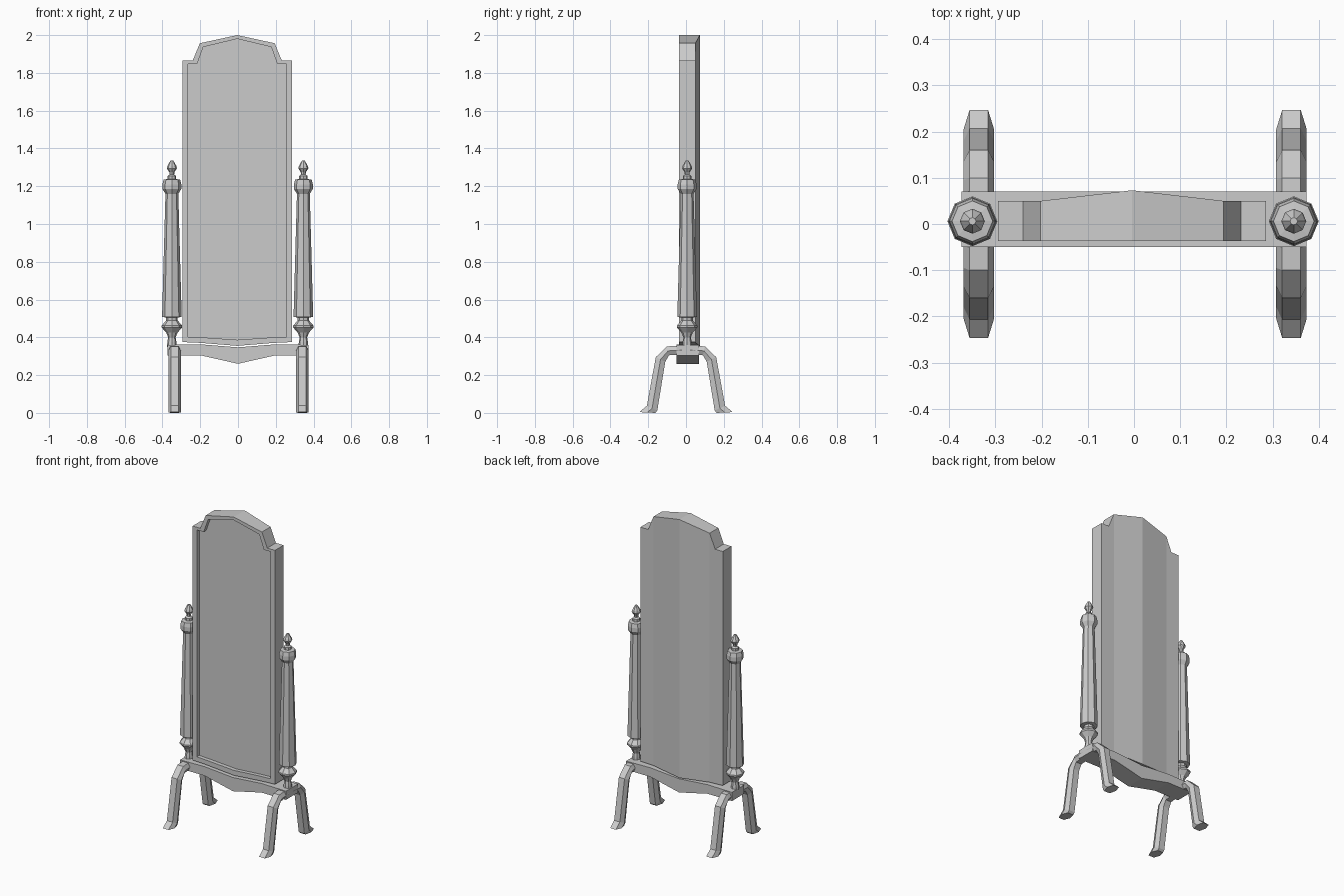
import bpy, bmesh
from math import cos, sin, pi

cube = bpy.data.objects.get("Cube")
if cube:
    bpy.data.objects.remove(cube)

grey = bpy.data.materials.new("plain_grey")
grey.use_nodes = True
GREY = (0.6, 0.6, 0.6, 1)
grey.diffuse_color = GREY
grey.node_tree.nodes["Principled BSDF"].inputs["Base Color"].default_value = GREY


def finish(name, bm):
    bmesh.ops.recalc_face_normals(bm, faces=bm.faces)
    mesh = bpy.data.meshes.new(name)
    bm.to_mesh(mesh)
    bm.free()
    mesh.materials.append(grey)
    obj = bpy.data.objects.new(name, mesh)
    bpy.context.collection.objects.link(obj)
    return obj


def bridge(bm, a, b):
    n = len(a)
    for i in range(n):
        bm.faces.new((a[i], a[(i + 1) % n], b[(i + 1) % n], b[i]))


def loft(name, rings):
    """Join closed rings of points and cap both ends."""
    bm = bmesh.new()
    loops = [[bm.verts.new(p) for p in ring] for ring in rings]
    for a, b in zip(loops, loops[1:]):
        bridge(bm, a, b)
    bm.faces.new(loops[0])
    bm.faces.new(loops[-1])
    return finish(name, bm)


def mirror_outline(half):
    """Complete a half outline that runs from bottom centre to top centre."""
    return half + [(-x, z) for x, z in reversed(half[1:-1])]


# Mirror frame: stepped arch outline, front lip, recess and ridged back
outer = mirror_outline([(0, .355), (.198, .371), (.29, .375), (.29, 1.865),
                        (.236, 1.865), (.198, 1.957), (0, 2)])
inner = mirror_outline([(0, .387), (.19, .4), (.26, .403), (.26, 1.848),
                        (.212, 1.848), (.18, 1.937), (0, 1.98)])
FRONT, GLASS, BACK, RIDGE, SHIFT = -.037, -.012, .05, .073, -.004
bm = bmesh.new()


def ring(points, y, ridge=None):
    return [bm.verts.new((x + SHIFT, ridge if ridge and x == 0 else y, z)) for x, z in points]


back, front = ring(outer, BACK, RIDGE), ring(outer, FRONT)
lip, recess = ring(inner, FRONT), ring(inner, GLASS)
for a, b in ((back, front), (front, lip), (lip, recess)):
    bridge(bm, a, b)
for side in (1, -1):
    strip = [back[side * i] for i in range(1, 6)]
    bm.faces.new(strip)
    bm.faces.new((back[0], back[side], back[side * 5], back[6]))
finish("mirror_frame", bm)

# Mirror glass panel
loft("mirror_glass", [[(x + SHIFT, y, z) for x, z in inner] for y in (GLASS, GLASS + .01)])

# Cross rail with a dipped middle
rail = [(-.373, .36), (-.2, .363), (0, .347), (.2, .363), (.373, .36),
        (.373, .305), (.2, .305), (0, .26), (-.2, .305), (-.373, .305)]
loft("cross_rail", [[(x, y, z) for x, z in rail] for y in (-.05, .07)])

# Turned posts, eight sided: (radius, height)
turning = [(.026, .35), (.024, .375), (.02, .4), (.03, .425), (.054, .452), (.054, .462),
           (.03, .49), (.03, .505), (.052, .508), (.034, 1.16), (.05, 1.185),
           (.05, 1.21), (.044, 1.235), (.022, 1.238), (.022, 1.255), (.012, 1.262),
           (.014, 1.275), (.027, 1.295), (.024, 1.307), (.008, 1.335)]
for side, cx in (("right", -.35), ("left", .346)):
    loft(side + "_post", [[(cx + r * cos(i * pi / 4), .006 + r * sin(i * pi / 4), z)
                           for i in range(8)] for r, z in turning])

# Splayed legs, six-sided section: outer and inner edge as (depth, height)
leg_path = [((.02, .357), (.02, .31)), ((.1, .352), (.09, .305)), ((.16, .295), (.11, .27)),
            ((.207, .038), (.152, .012)), ((.247, .004), (.163, 0))]


def leg_section(cx, sy, out, inn):
    mid = ((out[0] + inn[0]) / 2, (out[1] + inn[1]) / 2)
    corners = [(-.02, out), (.02, out), (.033, mid), (.02, inn), (-.02, inn), (-.033, mid)]
    return [(cx + dx, sy * p[0], p[1]) for dx, p in corners]


for side, cx in (("right", -.336), ("left", .341)):
    for end, sy in (("front", -1), ("back", 1)):
        loft(f"{end}_{side}_leg", [leg_section(cx, sy, o, i) for o, i in leg_path])
